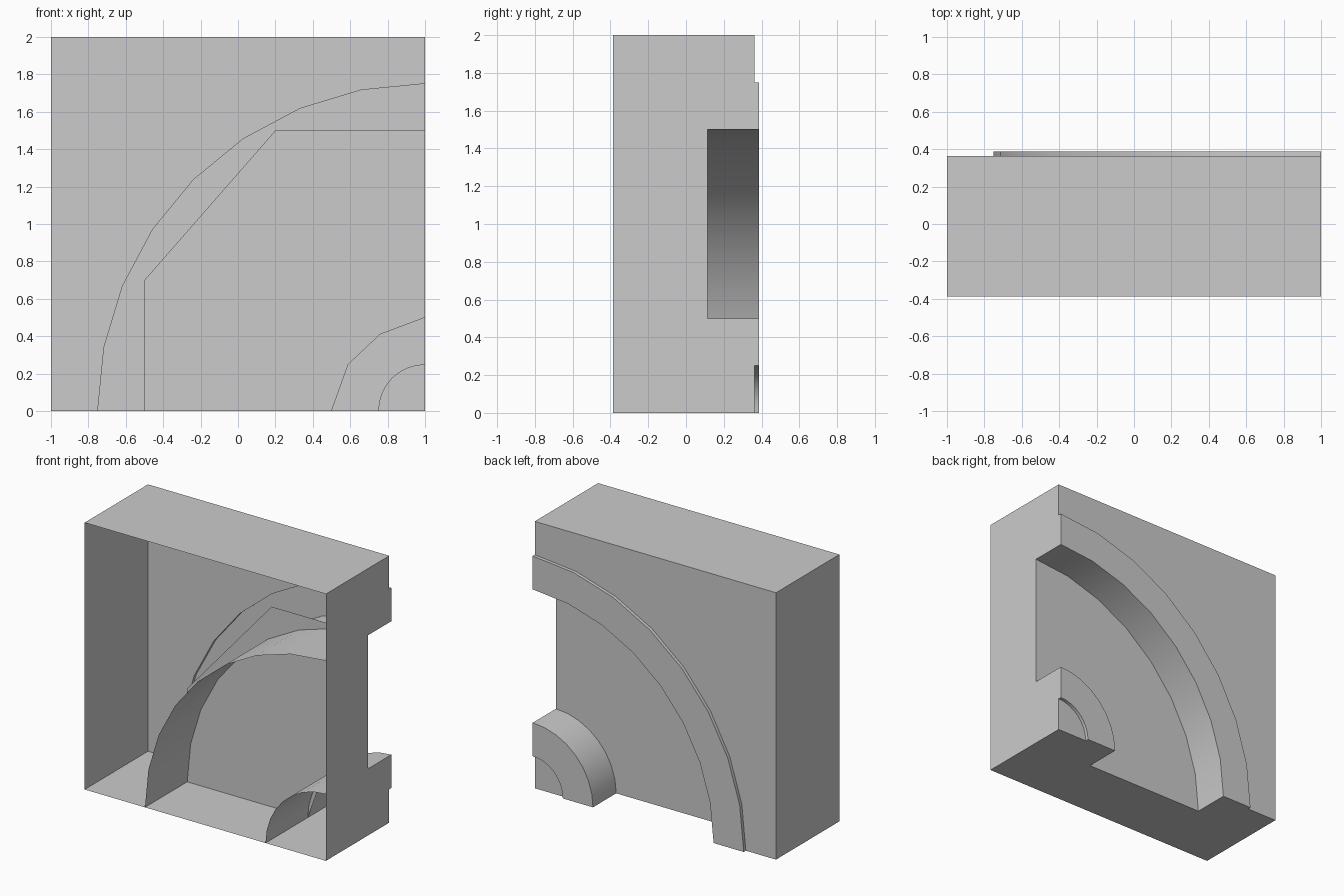
import bpy
import math
from mathutils import Vector

if "Cube" in bpy.data.objects:
    bpy.data.objects.remove(bpy.data.objects["Cube"])

# Depth levels: open front, back panel, raised rims, groove floor
FRONT, PANEL, RIM, FLOOR = -0.3875, 0.3625, 0.3875, 0.1125
SEGS = 8


def arc(radius):
    """Quarter circle (x, z) around the lower right corner."""
    return [(1 - radius * math.cos(math.pi / 2 * i / SEGS),
             radius * math.sin(math.pi / 2 * i / SEGS)) for i in range(SEGS + 1)]


def make(name, verts, faces, smooth=False):
    mesh = bpy.data.meshes.new(name)
    mesh.from_pydata([Vector(v) for v in verts], [], faces)
    mesh.update()
    for p in mesh.polygons:
        p.use_smooth = smooth
    obj = bpy.data.objects.new(name, mesh)
    bpy.context.collection.objects.link(obj)
    return obj


def strip(name, a, b, smooth=False):
    """Quads between two matching rows of points."""
    n = len(a)
    faces = [(i, i + 1, n + i + 1, n + i) for i in range(n - 1)]
    return make(name, a + b, faces, smooth)


def at(points, y):
    return [(x, y, z) for x, z in points]


def flat_band(name, outer, inner, y):
    return strip(name, at(outer, y), at(inner, y))


def curved_wall(name, radius, y0, y1, outward):
    rows = (y0, y1) if outward else (y1, y0)
    return strip(name, at(arc(radius), rows[0]), at(arc(radius), rows[1])[:], True)


def ngon(name, verts, flip=False):
    order = tuple(range(len(verts)))
    return make(name, verts, [order[::-1] if flip else order])


# Back panel around the track, and the centre cap
ngon("back_panel", at(arc(1.75) + [(1, 2), (-1, 2), (-1, 0)], PANEL))
ngon("centre_cap", at(arc(0.25) + [(1, 0)], PANEL))

# Raised rims on both sides of the groove
flat_band("outer_rim", arc(1.75), arc(1.5), RIM)
flat_band("inner_rim", arc(0.5), arc(0.25), RIM)

# Coarse groove floor that runs past the curved walls
flat_band("groove_floor",
          [(-0.5, 0), (-0.5, 0.7), (0.2, 1.5), (1, 1.5)],
          [(0.5, 0), (0.59, 0.25), (0.76, 0.41), (1, 0.5)], FLOOR)

# Curved walls; the groove walls reach through to the open front
curved_wall("outer_rim_edge", 1.75, PANEL, RIM, True)
curved_wall("groove_outer_wall", 1.5, FRONT, RIM, False)
curved_wall("groove_inner_wall", 0.5, FRONT, RIM, True)
curved_wall("inner_rim_edge", 0.25, PANEL, RIM, False)

# Right and bottom sides share one notched outline (distance from corner, depth)
outline = [(0, FRONT), (0, PANEL), (0.25, PANEL), (0.25, RIM), (0.5, RIM),
           (0.5, FLOOR), (1.5, FLOOR), (1.5, RIM), (1.75, RIM),
           (1.75, PANEL), (2, PANEL), (2, FRONT)]
ngon("right_side", [(1, y, u) for u, y in outline])
ngon("bottom_side", [(1 - u, y, 0) for u, y in outline], True)

# Plain top and left sides
ngon("top_side", [(-1, FRONT, 2), (1, FRONT, 2), (1, PANEL, 2), (-1, PANEL, 2)])
ngon("left_side", [(-1, FRONT, 0), (-1, FRONT, 2), (-1, PANEL, 2), (-1, PANEL, 0)])

# Point every face the way it is seen from outside
facing = {"back_panel": (0, 1, 0), "centre_cap": (0, 1, 0), "outer_rim": (0, 1, 0),
          "inner_rim": (0, 1, 0), "groove_floor": (0, 1, 0),
          "outer_rim_edge": (-1, 0, 1), "groove_outer_wall": (1, 0, -1),
          "groove_inner_wall": (-1, 0, 1), "inner_rim_edge": (1, 0, -1),
          "right_side": (1, 0, 0), "bottom_side": (0, 0, -1),
          "top_side": (0, 0, 1), "left_side": (-1, 0, 0)}
for name, direction in facing.items():
    mesh = bpy.data.objects[name].data
    if mesh.polygons[0].normal.dot(Vector(direction)) < 0:
        mesh.flip_normals()
